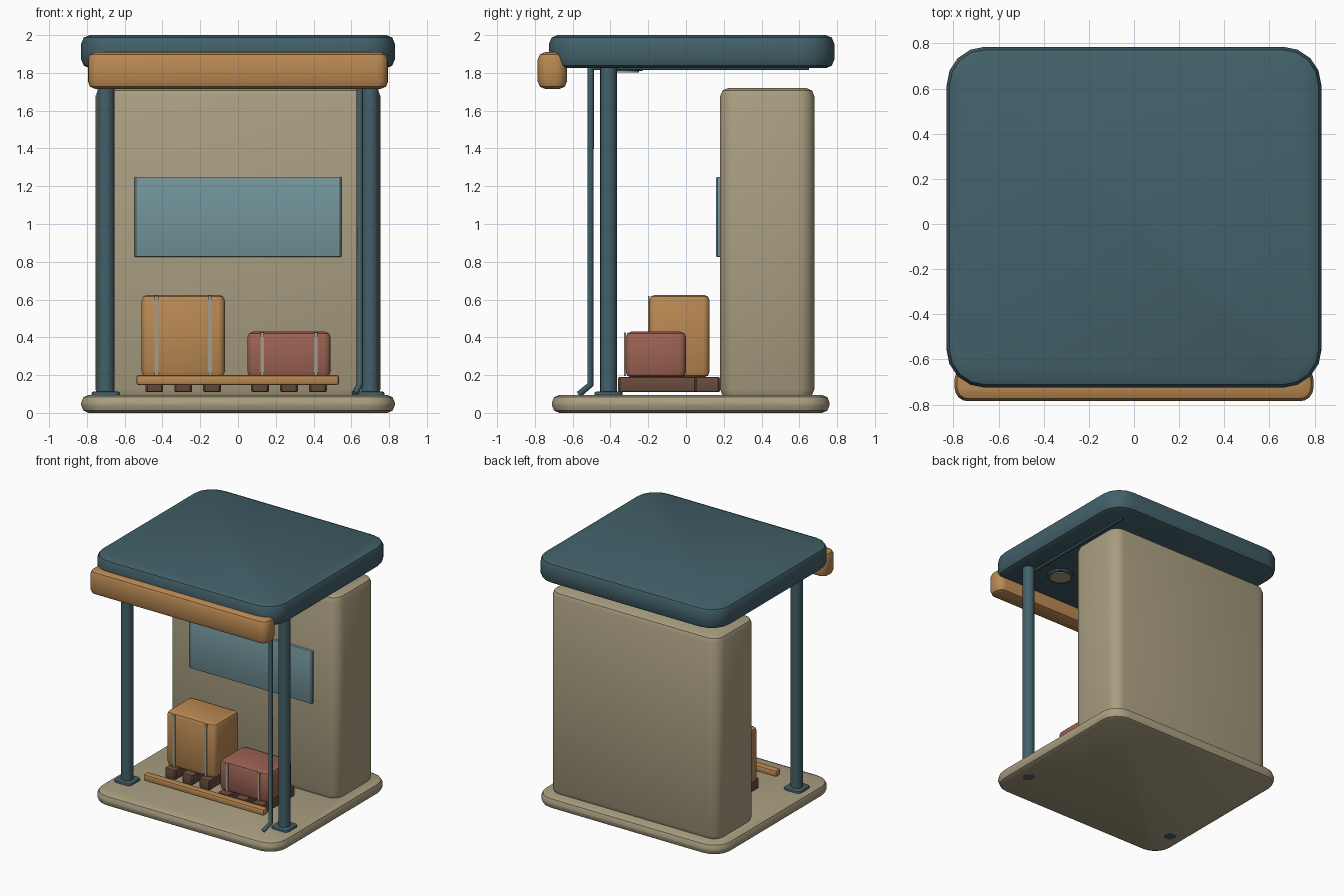
import bpy, bmesh, math
from mathutils import Matrix, Vector

cube = bpy.data.objects.get("Cube")
if cube:
    bpy.data.objects.remove(cube, do_unlink=True)


def material(name, rgb):
    m = bpy.data.materials.new(name)
    m.use_nodes = True
    m.diffuse_color = (*rgb, 1)
    m.node_tree.nodes["Principled BSDF"].inputs["Base Color"].default_value = (*rgb, 1)
    return m


TEAL = material("teal_paint", (0.055, 0.118, 0.142))
BEIGE = material("warm_stone", (0.40, 0.345, 0.22))
ORANGE = material("ochre", (0.49, 0.25, 0.085))
RED = material("brick_red", (0.33, 0.12, 0.085))
BROWN = material("dark_wood", (0.14, 0.07, 0.045))
GLASS = material("blue_glass", (0.17, 0.30, 0.33))
STRAP = material("strap_grey", (0.36, 0.34, 0.26))


def finish(name, bm, mat):
    mesh = bpy.data.meshes.new(name)
    bm.to_mesh(mesh)
    bm.free()
    mesh.materials.append(mat)
    ob = bpy.data.objects.new(name, mesh)
    bpy.context.collection.objects.link(ob)
    bpy.ops.object.select_all(action='DESELECT')
    ob.select_set(True)
    bpy.context.view_layer.objects.active = ob
    bpy.ops.object.shade_smooth_by_angle(angle=math.radians(40))
    return ob


def block(name, mat, x, y, z, corner=0, edge=0, segs=4):
    """Box spanning three ranges, with rounded plan corners and softened rims."""
    lo, hi = Vector((x[0], y[0], z[0])), Vector((x[1], y[1], z[1]))
    bm = bmesh.new()
    size = Matrix.Diagonal((*(hi - lo), 1))
    bmesh.ops.create_cube(bm, size=1, matrix=Matrix.Translation((lo + hi) / 2) @ size)
    if corner:
        upright = [e for e in bm.edges if abs(e.verts[0].co.z - e.verts[1].co.z) > 1e-4]
        bmesh.ops.bevel(bm, geom=upright, offset=corner, segments=segs,
                        profile=0.5, affect='EDGES')
    if edge:
        rim = [e for e in bm.edges if abs(e.verts[0].co.z - e.verts[1].co.z) < 1e-4]
        bmesh.ops.bevel(bm, geom=rim, offset=edge, segments=2,
                        profile=0.5, affect='EDGES')
    return finish(name, bm, mat)


def cylinder(name, mat, centre, radius, z, sides=16):
    bm = bmesh.new()
    spot = Matrix.Translation((*centre, (z[0] + z[1]) / 2))
    bmesh.ops.create_cone(bm, cap_ends=True, segments=sides, radius1=radius,
                          radius2=radius, depth=z[1] - z[0], matrix=spot)
    return finish(name, bm, mat)


def pipe(name, mat, points, radius):
    curve = bpy.data.curves.new(name, 'CURVE')
    curve.dimensions = '3D'
    curve.bevel_depth = radius
    curve.bevel_resolution = 2
    curve.use_fill_caps = True
    spline = curve.splines.new('POLY')
    spline.points.add(len(points) - 1)
    for p, co in zip(spline.points, points):
        p.co = (*co, 1)
    curve.materials.append(mat)
    ob = bpy.data.objects.new(name, curve)
    bpy.context.collection.objects.link(ob)


# Shelter shell
block("floor_slab", BEIGE, (-0.83, 0.83), (-0.71, 0.76), (0, 0.095), 0.15, 0.04)
block("back_block", BEIGE, (-0.755, 0.755), (0.18, 0.68), (0.08, 1.72), 0.09, 0.045)
block("roof", TEAL, (-0.83, 0.83), (-0.725, 0.785), (1.825, 2.0), 0.17, 0.045)
block("front_fascia", ORANGE, (-0.795, 0.795), (-0.785, -0.63), (1.715, 1.91), 0.06, 0.04)
block("window_panel", GLASS, (-0.548, 0.548), (0.16, 0.19), (0.825, 1.25), 0.008, 0.006, 1)

# Posts, foot plates and ceiling lamps on both sides
for side, s in (("left", 1), ("right", -1)):
    px, py = s * 0.70, -0.41
    cylinder(side + "_post", TEAL, (px, py), 0.045, (-0.0005, 1.84))
    block(side + "_foot_plate", TEAL, (px - 0.075, px + 0.075), (py - 0.075, py + 0.075),
          (0.085, 0.112), 0.03, 0.008, 3)
    cylinder(side + "_lamp_ring", TEAL, (s * 0.45, -0.33), 0.10, (1.81, 1.83), 24)
    cylinder(side + "_lamp_lens", BEIGE, (s * 0.45, -0.33), 0.08, (1.803, 1.82), 24)

# Gutter and drainpipe
pipe("gutter", TEAL, [(0.65, -0.5, 1.828), (0.65, 0.65, 1.828)], 0.014)
pipe("drainpipe", TEAL, [(0.645, -0.505, 1.84), (0.645, -0.505, 0.15),
                         (0.617, -0.565, 0.1)], 0.017)

# Low rail between the posts
block("low_rail", ORANGE, (-0.538, 0.535), (-0.44, -0.38), (0.148, 0.2), 0.015, 0.012, 2)

# Two strapped parcels on slatted pallets: centre x, front y, top z
for name, mat, cx, front, top in (("tall_crate", ORANGE, -0.29, -0.195, 0.625),
                                  ("short_crate", RED, 0.27, -0.32, 0.43)):
    block(name, mat, (cx - 0.22, cx + 0.22), (front, front + 0.32), (0.188, top),
          0.035, 0.03, 3)
    for i in (-1, 0, 1):
        x = cx + i * 0.153
        block(f"{name}_pallet_slat_{i + 2}", BROWN, (x - 0.047, x + 0.047),
              (front - 0.04, front + 0.375), (0.11, 0.19), 0.01, 0.008, 1)
    for i in (-1, 1):
        x = cx + i * 0.142
        block(f"{name}_strap_{(i + 3) // 2}", STRAP, (x - 0.01, x + 0.01),
              (front - 0.007, front + 0.002), (0.195, top - 0.005))
